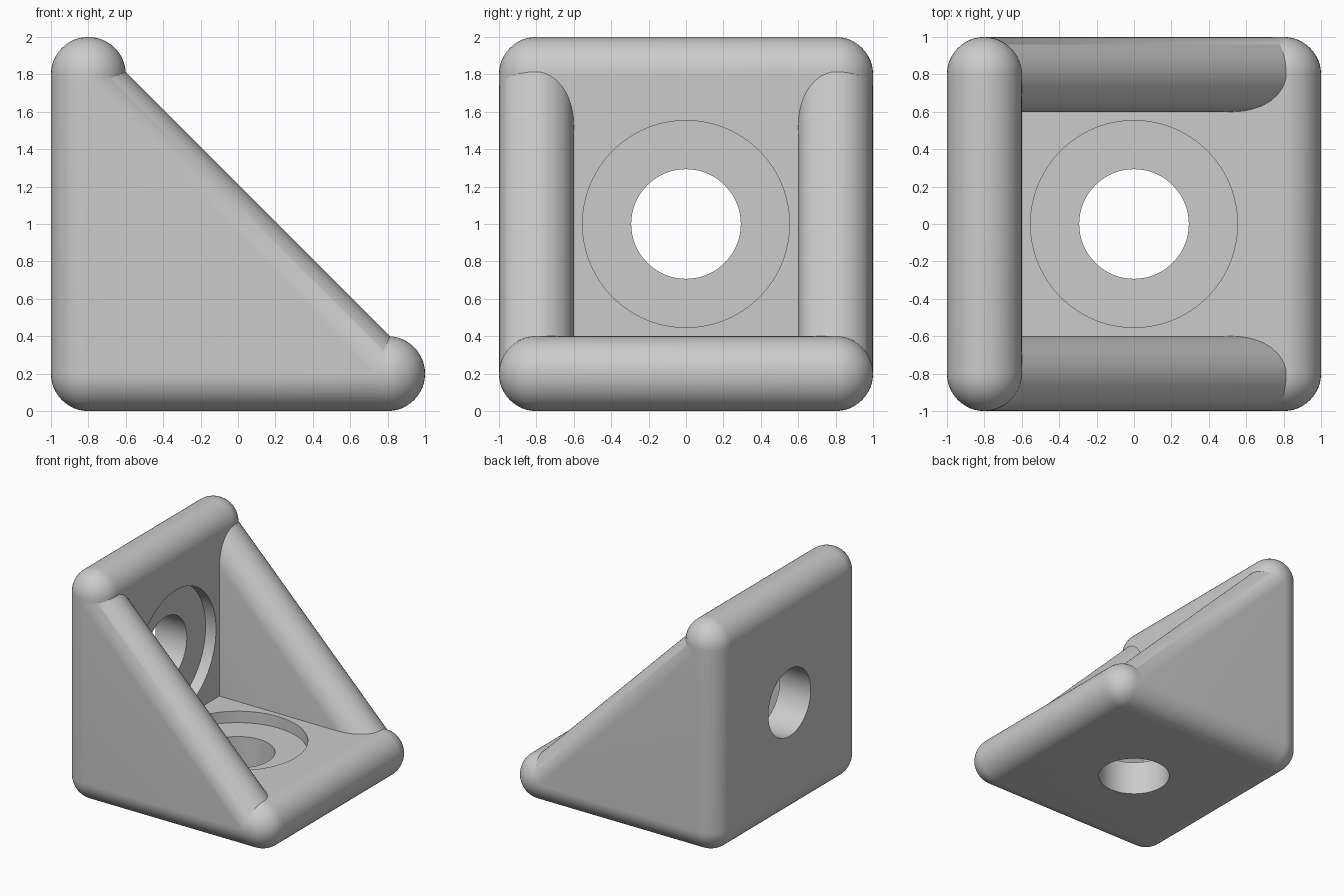
import bpy, bmesh, math
from mathutils import Matrix, Vector

cube = bpy.data.objects.get("Cube")
if cube:
    bpy.data.objects.remove(cube, do_unlink=True)

R = 0.2     # edge radius
E = 0.8     # centre line of the rounded edges
LEG = 1.53  # gusset leg between centre lines

grey = bpy.data.materials.new("light_grey")
grey.use_nodes = True
COLOUR = (0.6, 0.6, 0.6, 1)
grey.diffuse_color = COLOUR
grey.node_tree.nodes["Principled BSDF"].inputs["Base Color"].default_value = COLOUR


def finish(name, bm):
    mesh = bpy.data.meshes.new(name)
    bm.to_mesh(mesh)
    bm.free()
    mesh.materials.append(grey)
    obj = bpy.data.objects.new(name, mesh)
    bpy.context.collection.objects.link(obj)
    return obj


def rounded_hull(name, centres):
    """Convex skin stretched over equal balls."""
    bm = bmesh.new()
    for c in centres:
        bmesh.ops.create_uvsphere(bm, u_segments=48, v_segments=24, radius=R,
                                  matrix=Matrix.Translation(c))
    bmesh.ops.delete(bm, geom=bm.faces[:], context='FACES_ONLY')
    bmesh.ops.delete(bm, geom=bm.edges[:], context='EDGES_FACES') if not bm.verts else None
    points = [v.co.copy() for v in bm.verts]
    bm.free()
    bm = bmesh.new()
    for p in points:
        bm.verts.new(p)
    hull = bmesh.ops.convex_hull(bm, input=bm.verts[:])
    loose = {v for v in bm.verts if not v.link_faces}
    bmesh.ops.delete(bm, geom=list(loose), context='VERTS')
    bmesh.ops.dissolve_limit(bm, angle_limit=math.radians(0.5),
                             verts=bm.verts[:], edges=bm.edges[:])
    bmesh.ops.recalc_face_normals(bm, faces=bm.faces[:])
    return finish(name, bm)


def cutter(name, radius, centre, depth, axis):
    bm = bmesh.new()
    turn = Vector((0, 0, 1)).rotation_difference(Vector(axis)).to_matrix().to_4x4()
    bmesh.ops.create_cone(bm, cap_ends=True, segments=96, radius1=radius, radius2=radius,
                          depth=depth, matrix=Matrix.Translation(centre) @ turn)
    obj = finish(name, bm)
    obj.hide_render = True
    return obj


def boolean(target, tool, operation):
    mod = target.modifiers.new(operation.title(), 'BOOLEAN')
    mod.operation, mod.solver, mod.object = operation, 'EXACT', tool
    bpy.context.view_layer.objects.active = target
    bpy.ops.object.modifier_apply(modifier=mod.name)
    bpy.data.objects.remove(tool, do_unlink=True)


# Base plate and upright plate
bracket = rounded_hull("corner_bracket", [(x, y, R) for x in (-E, E) for y in (-E, E)])
wall = rounded_hull("upright_plate", [(-E, y, z) for y in (-E, E) for z in (R, R + 2 * E)])
boolean(bracket, wall, 'UNION')

# Triangular side gussets
for side, y in (("right", -E), ("left", E)):
    gusset = rounded_hull(side + "_gusset",
                          [(-E, y, R), (-E + LEG, y, R), (-E, y, R + LEG)])
    boolean(bracket, gusset, 'UNION')

# Bolt holes with shallow counterbores
for axis, hole, bore in (((0, 0, 1), (0, 0, R), (0, 0, 0.4)),
                         ((1, 0, 0), (-E, 0, 1), (-0.6, 0, 1))):
    boolean(bracket, cutter("bolt_hole", 0.293, hole, 0.6, axis), 'DIFFERENCE')
    boolean(bracket, cutter("counterbore", 0.553, bore, 0.2, axis), 'DIFFERENCE')

# Smooth rounded edges, crisp holes and creases
bpy.ops.object.select_all(action='DESELECT')
bracket.select_set(True)
bpy.context.view_layer.objects.active = bracket
bpy.ops.object.shade_smooth_by_angle(angle=math.radians(25))
